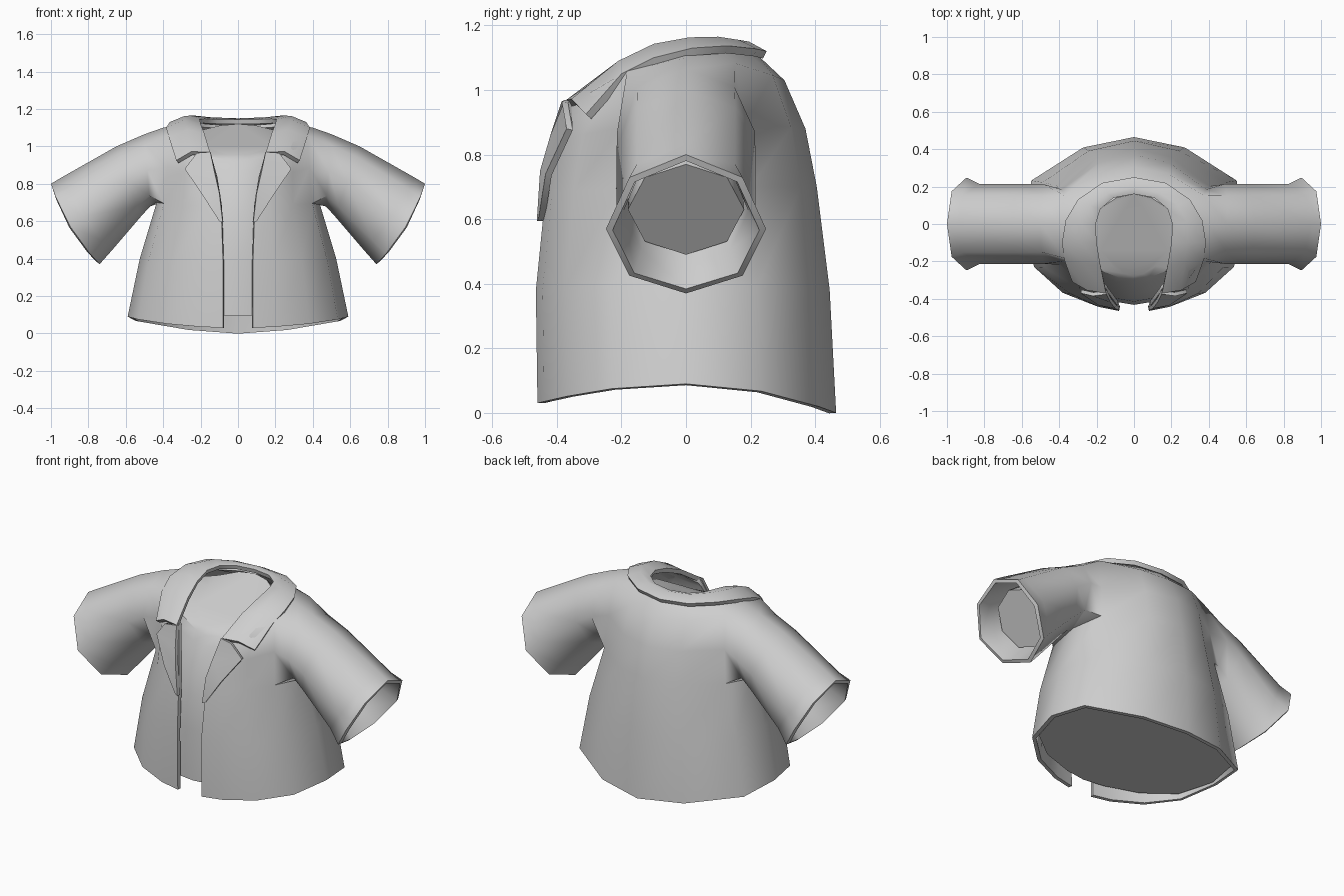
import bpy, math

if "Cube" in bpy.data.objects:
    bpy.data.objects.remove(bpy.data.objects["Cube"])

cloth = bpy.data.materials.new("grey_cloth")
cloth.diffuse_color = (0.62, 0.62, 0.62, 1)
cloth.use_nodes = True
cloth.node_tree.nodes["Principled BSDF"].inputs["Base Color"].default_value = cloth.diffuse_color


def skin(verts, faces, loops, wrap, skip=()):
    """Add quads between successive loops of vertex indices."""
    n = len(loops[0])
    for i in range(len(loops) - 1):
        a, b = loops[i], loops[i + 1]
        for j in range(n if wrap else n - 1):
            k = (j + 1) % n
            if (i, j) not in skip:
                faces.append((a[j], a[k], b[k], b[j]))


def add_rows(verts, rows):
    loops = []
    for r in rows:
        loops.append(list(range(len(verts), len(verts) + len(r))))
        verts.extend(r)
    return loops


def make(name, verts, faces, thick=0.0, angle=50):
    """Create the object, thicken it inward and smooth it."""
    me = bpy.data.meshes.new(name)
    me.from_pydata(verts, [], faces)
    me.update()
    me.materials.append(cloth)
    ob = bpy.data.objects.new(name, me)
    bpy.context.collection.objects.link(ob)
    bpy.ops.object.select_all(action='DESELECT')
    ob.select_set(True)
    bpy.context.view_layer.objects.active = ob
    if thick:
        m = ob.modifiers.new("thickness", 'SOLIDIFY')
        m.thickness = thick
        m.offset = -1
        bpy.ops.object.modifier_apply(modifier=m.name)
    bpy.ops.object.shade_smooth_by_angle(angle=math.radians(angle))


def loft(name, rows, wrap=False, caps=(False, False), thick=0.0, angle=50):
    verts, faces = [], []
    loops = add_rows(verts, rows)
    skin(verts, faces, loops, wrap)
    if caps[0]:
        faces.append(loops[0][::-1])
    if caps[1]:
        faces.append(loops[-1])
    make(name, verts, faces, thick, angle)


# Half outline of the torso, front edge to centre back (x, y as fractions)
OUTLINE = [(0, -1), (.235, -.955), (.59, -.80), (.89, -.50),
           (1, 0), (.93, .50), (.46, .88), (0, 1)]


def torso_ring(z_side, z_front, z_back, xw, yb, yf, gap):
    right = []
    for u, v in OUTLINE:
        x = gap + u * (xw - gap) if v < 0 else u * xw
        y = v * (yb if v > 0 else yf)
        z = z_side + ((z_back if v > 0 else z_front) - z_side) * v * v
        right.append((x, y, z))
    left = [(-x, y, z) for x, y, z in reversed(right[:-1])]
    return right + left


# Sleeve ring: centre, half height vector, half depth, outward bow
def sleeve_ring(s, cx, cz, hx, hz, ry, bow):
    ring = []
    for k in range(8):
        a = k * math.pi / 4
        c, d = math.cos(a), math.sin(a)
        ring.append((s * (cx + hx * c + bow * d * d * .86),
                     -s * ry * d,
                     cz + hz * c - bow * d * d * .52))
    return ring


SLEEVE = [(.485, .872, .015, .193, .213, 0), (.585, .812, .065, .188, .215, 0),
          (.81, .638, .135, .195, .215, .02), (.87, .585, .13, .215, .248, .03)]

# Jacket: torso open down the front, with armholes that run into the sleeves
verts, faces = [], []
torso = add_rows(verts, [torso_ring(*r) for r in [
    (.09, .03, .0, .59, .465, .46, .08),
    (.40, .38, .38, .525, .445, .465, .08),
    (.70, .68, .70, .435, .405, .435, .09),
    (.90, .84, .88, .415, .37, .40, .115),
    (1.10, .935, 1.03, .40, .305, .365, .14),
    (1.13, .97, 1.11, .24, .22, .345, .15)]])
armholes = {(i, j) for i in (2, 3) for j in (3, 4, 9, 10)}
skin(verts, faces, torso, False, armholes)
for s, mid in ((1, 4), (-1, 10)):
    a, b = mid - 1, mid + 1
    low, half, top = torso[2], torso[3], torso[4]
    hole = [top[mid], top[a], half[a], low[a], low[mid], low[b], half[b], top[b]]
    rings = add_rows(verts, [sleeve_ring(s, *r) for r in SLEEVE])
    skin(verts, faces, [hole] + rings, True)
make("jacket_with_sleeves", verts, faces, thick=.022, angle=65)

# Closed lining body with a sloping neck cap
lining = [torso_ring(*r)[:-1] for r in [
    (.095, .095, .095, .56, .43, .43, 0),
    (.40, .40, .40, .495, .41, .432, 0),
    (.60, .60, .60, .438, .39, .415, 0),
    (.80, .78, .80, .39, .35, .372, 0),
    (.94, .87, .90, .37, .315, .327, 0),
    (1.04, .92, .99, .34, .265, .30, 0),
    (1.06, .95, 1.12, .20, .16, .28, 0)]]
lining[-1] = [(x, y, .95 + .386 * (y + .28)) for x, y, z in lining[-1]]
loft("lining_body", lining, wrap=True, caps=(True, True), angle=32)

# Sleeve linings, closed just inside the cuffs
INNER = [(.36, .89, 0, .15, .165, 0), (.57, .81, .055, .15, .178, 0),
         (.79, .63, .105, .14, .18, 0)]
for s, side in ((1, "left"), (-1, "right")):
    loft(side + "_sleeve_lining", [sleeve_ring(s, *r) for r in INNER],
         wrap=True, caps=(False, True))

# Collar: half paths from front tip to centre back
outer = [(.33, -.31, .925), (.37, -.20, 1.05), (.385, -.10, 1.10),
         (.365, .02, 1.13), (.30, .13, 1.137), (.17, .22, 1.127), (0, .25, 1.12)]
ridge = [(.25, -.355, .972), (.27, -.21, 1.09), (.285, -.10, 1.143),
         (.285, .01, 1.163), (.235, .10, 1.165), (.14, .165, 1.155), (0, .195, 1.15)]
inner = [(.15, -.37, .97), (.18, -.22, 1.07), (.20, -.10, 1.12),
         (.205, 0, 1.145), (.18, .08, 1.148), (.11, .14, 1.145), (0, .16, 1.143)]


def mirrored(path):
    return path + [(-x, y, z) for x, y, z in reversed(path[:-1])]


loft("collar", [mirrored(p) for p in (outer, ridge, inner)], thick=.025)

# Lapels, folded back over the chest
lap_out = [(.10, -.457, .60), (.19, -.435, .74), (.285, -.37, .88), (.22, -.385, .965)]
lap_in = [(.082, -.462, .595), (.10, -.452, .75), (.125, -.42, .86), (.148, -.375, .97)]
for s, side in ((1, "left"), (-1, "right")):
    rows = [[(s * x, y, z) for x, y, z in p] for p in (lap_out, lap_in)]
    loft(side + "_lapel", rows[::s], thick=.02)
